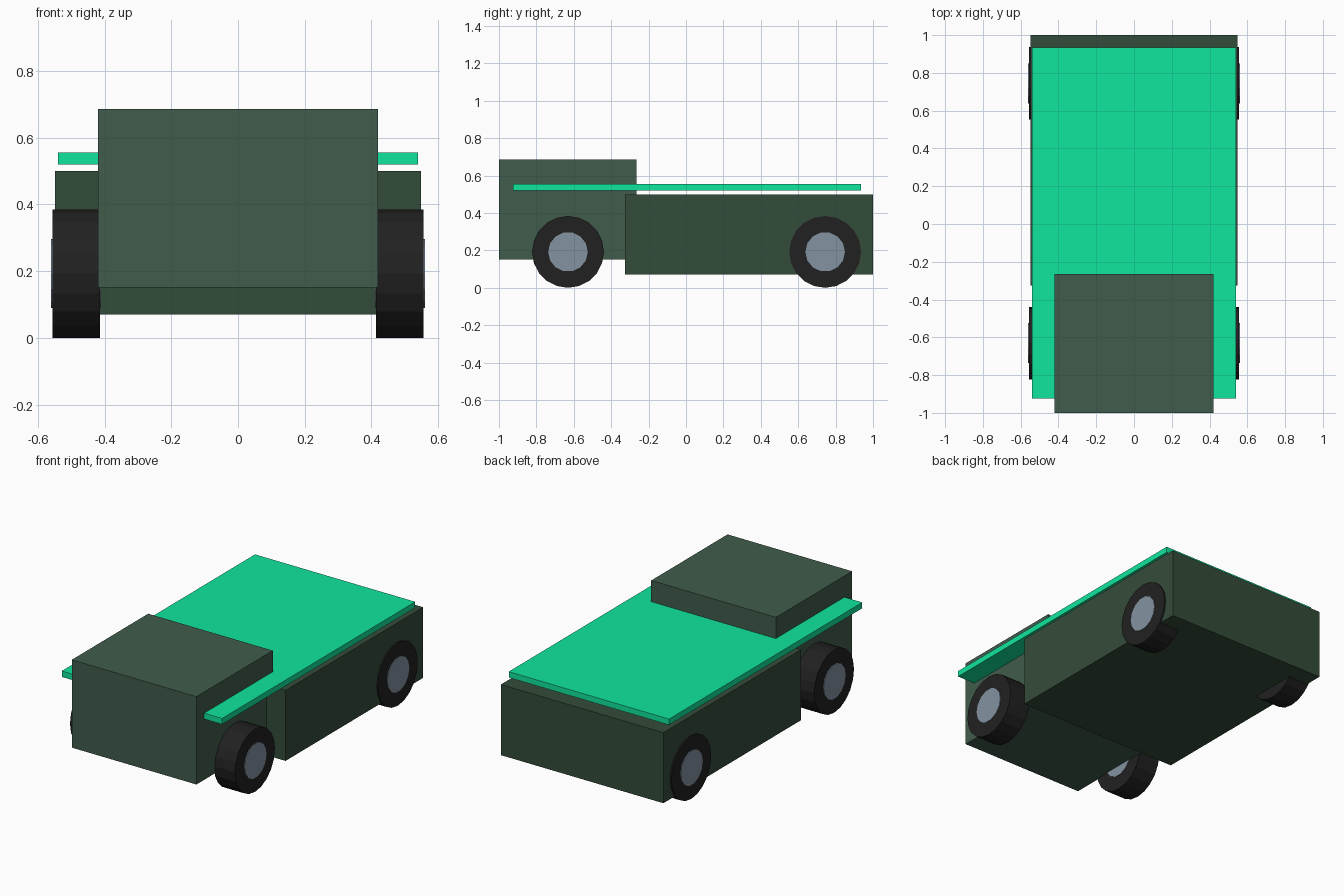
import bpy
from math import pi

if "Cube" in bpy.data.objects:
    bpy.data.objects.remove(bpy.data.objects["Cube"])


def lin(r, g, b):
    # 0-255 display colour to linear
    return tuple((c / 255 / 12.92) if c < 11 else ((c / 255 + 0.055) / 1.055) ** 2.4
                 for c in (r, g, b)) + (1,)


def material(name, rgb):
    m = bpy.data.materials.new(name)
    m.diffuse_color = lin(*rgb)
    m.use_nodes = True
    m.node_tree.nodes["Principled BSDF"].inputs["Base Color"].default_value = m.diffuse_color
    return m


def box(name, lo, hi, mat):
    centre = [(a + b) / 2 for a, b in zip(lo, hi)]
    bpy.ops.mesh.primitive_cube_add(size=1, location=centre)
    ob = bpy.context.object
    ob.name = name
    ob.scale = [b - a for a, b in zip(lo, hi)]
    bpy.ops.object.transform_apply(location=False, rotation=False, scale=True)
    ob.data.materials.append(mat)


def disc(name, radius, x0, x1, y, sides, mat):
    bpy.ops.mesh.primitive_cylinder_add(vertices=sides, radius=radius, depth=abs(x1 - x0),
                                        location=((x0 + x1) / 2, y, 0.192),
                                        rotation=(0, pi / 2, 0))
    ob = bpy.context.object
    ob.name = name
    ob.data.materials.append(mat)


body_mat = material("body_green", (52, 76, 58))
cab_mat = material("cab_green", (64, 92, 76))
deck_mat = material("deck_green", (16, 230, 158))
tyre_mat = material("tyre_black", (33, 33, 33))
hub_mat = material("hub_grey", (132, 146, 160))

# Rear body, cab and flat deck
box("cargo_body", (-0.548, -0.325, 0.07), (0.548, 1.0, 0.50), body_mat)
box("cab", (-0.42, -1.0, 0.15), (0.42, -0.265, 0.685), cab_mat)
box("deck", (-0.54, -0.925, 0.52), (0.54, 0.935, 0.556), deck_mat)

# Four wheels with slightly proud hubs
for end, y in (("front", -0.631), ("rear", 0.744)):
    for side, s in (("left", -1), ("right", 1)):
        disc(f"{end}_{side}_tyre", 0.192, s * 0.414, s * 0.556, y, 20, tyre_mat)
        disc(f"{end}_{side}_hub", 0.106, s * 0.41, s * 0.56, y, 14, hub_mat)
